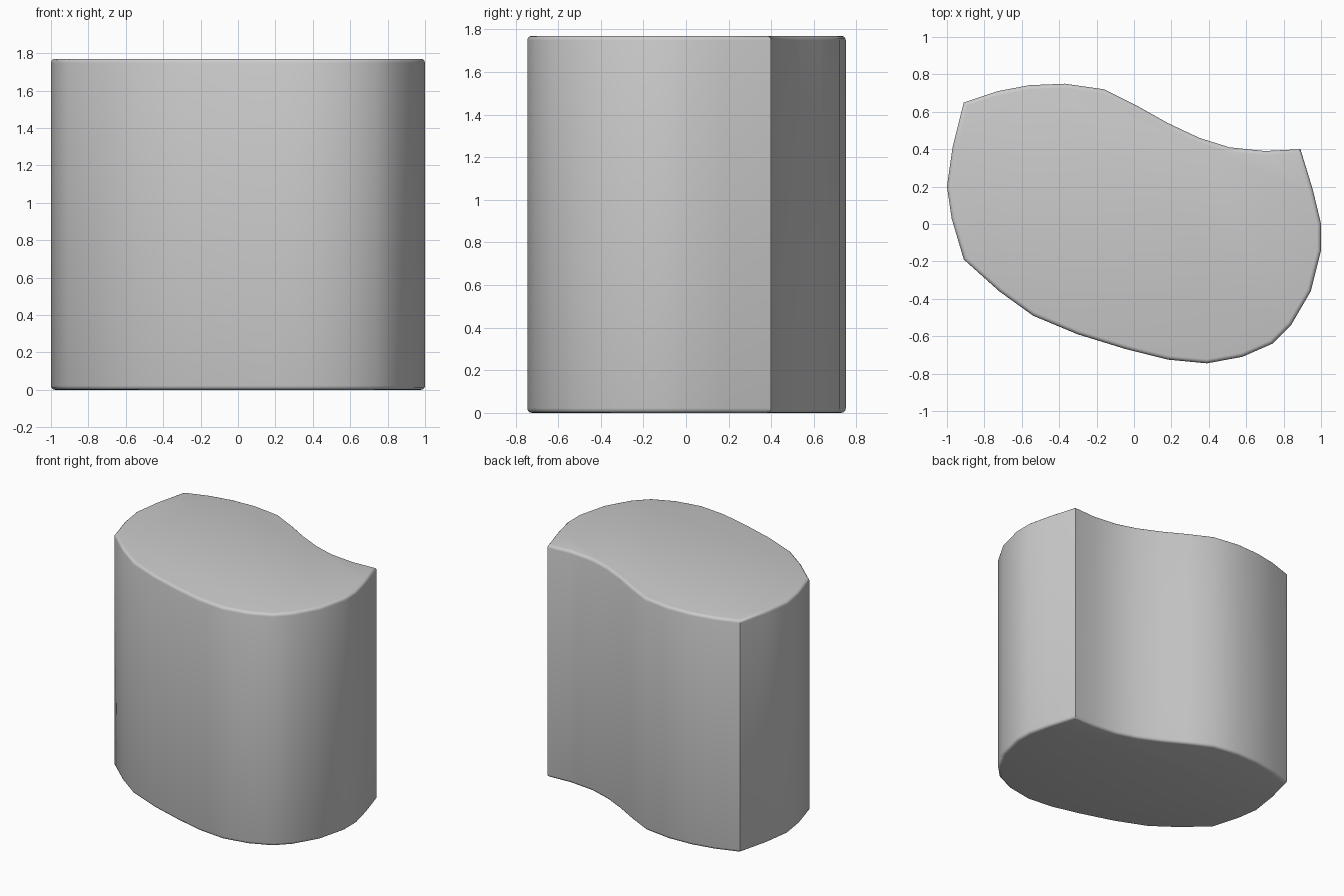
import bpy, bmesh

if "Cube" in bpy.data.objects:
    bpy.data.objects.remove(bpy.data.objects["Cube"])

HEIGHT = 1.77

# Outline seen from above, counter-clockwise from the back left corner
OUTLINE = [
    (-0.91, 0.65), (-0.97, 0.41), (-1.0, 0.2), (-0.975, 0.03), (-0.91, -0.19),
    (-0.72, -0.36), (-0.54, -0.49), (-0.3, -0.59), (-0.04, -0.67), (0.18, -0.725),
    (0.39, -0.745), (0.58, -0.71), (0.74, -0.64), (0.84, -0.54), (0.945, -0.36),
    (1.0, -0.14), (1.0, 0.0), (0.957, 0.18), (0.89, 0.4), (0.7, 0.39),
    (0.51, 0.41), (0.35, 0.46), (0.18, 0.54), (0.02, 0.63), (-0.16, 0.72),
    (-0.37, 0.75), (-0.56, 0.742), (-0.73, 0.71),
]

# Solid body: outline extruded upwards
bm = bmesh.new()
base = bm.faces.new([bm.verts.new((x, y, 0)) for x, y in OUTLINE])
top = bmesh.ops.extrude_face_region(bm, geom=[base], use_keep_orig=True)
bmesh.ops.translate(bm, vec=(0, 0, HEIGHT),
                    verts=[g for g in top["geom"] if isinstance(g, bmesh.types.BMVert)])
bmesh.ops.recalc_face_normals(bm, faces=bm.faces)

# Softened top and bottom rims
rims = [e for e in bm.edges if abs(e.verts[0].co.z - e.verts[1].co.z) < 0.01]
bmesh.ops.bevel(bm, geom=rims, offset=0.022, segments=3, profile=0.5, affect='EDGES')
bmesh.ops.recalc_face_normals(bm, faces=bm.faces)

mesh = bpy.data.meshes.new("curved_block")
bm.to_mesh(mesh)
bm.free()
block = bpy.data.objects.new("curved_block", mesh)
bpy.context.collection.objects.link(block)

# Smooth sides, crisp back corners
bpy.context.view_layer.objects.active = block
block.select_set(True)
bpy.ops.object.shade_smooth_by_angle(angle=0.7)
